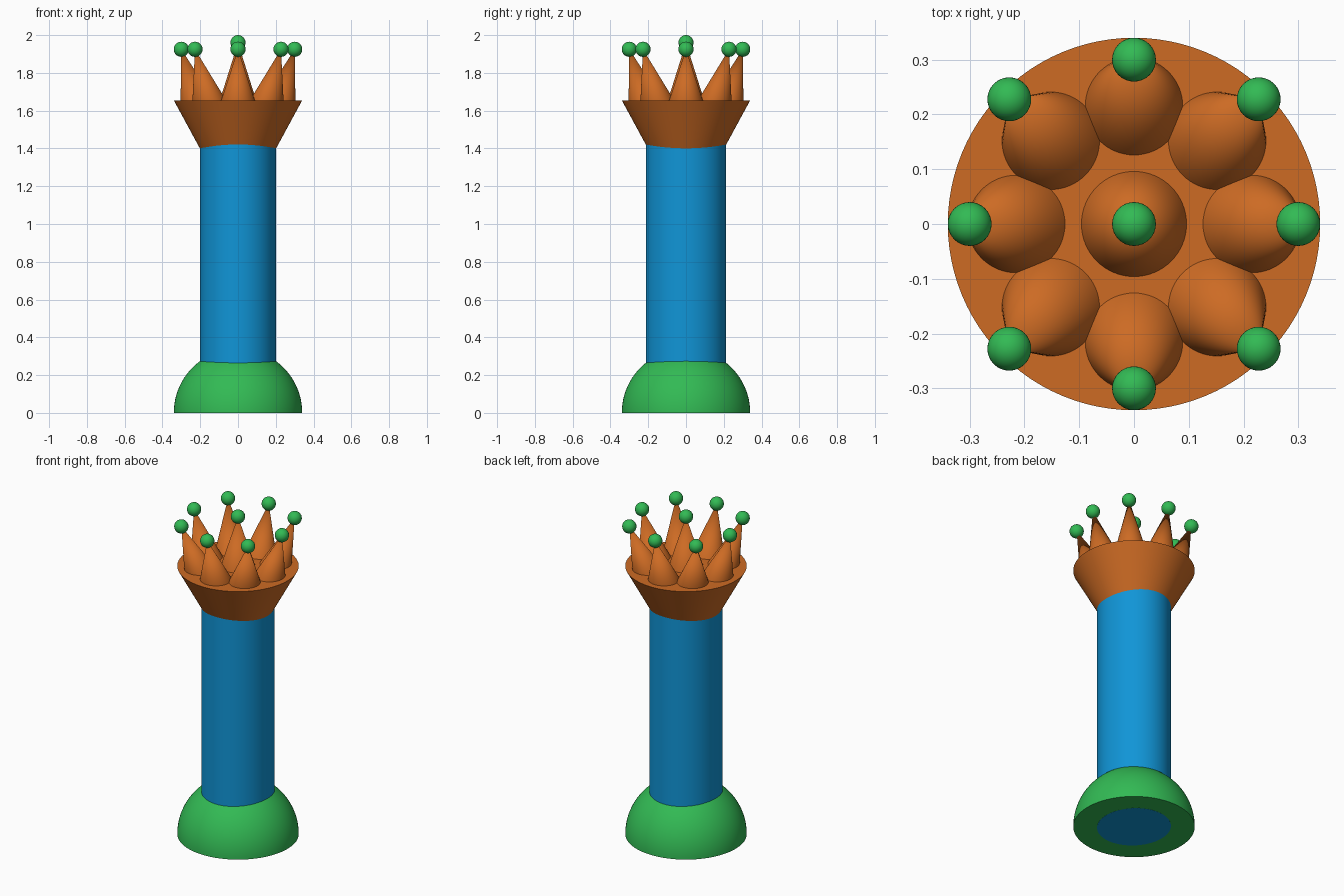
import bpy, bmesh, math
from mathutils import Vector

if "Cube" in bpy.data.objects:
    bpy.data.objects.remove(bpy.data.objects["Cube"])


def material(name, rgb):
    """Flat colour given as 0-255 sRGB, stored as linear."""
    def lin(c):
        c /= 255
        return c / 12.92 if c <= 0.04045 else ((c + 0.055) / 1.055) ** 2.4
    m = bpy.data.materials.new(name)
    m.diffuse_color = (*[lin(c) for c in rgb], 1)
    m.use_nodes = True
    m.node_tree.nodes["Principled BSDF"].inputs["Base Color"].default_value = m.diffuse_color
    return m


GREEN = material("green", (50, 186, 84))
BLUE = material("blue", (16, 149, 215))
ORANGE = material("orange", (205, 107, 36))


def finish(name, bm, mat):
    bmesh.ops.recalc_face_normals(bm, faces=bm.faces)
    mesh = bpy.data.meshes.new(name)
    bm.to_mesh(mesh)
    bm.free()
    mesh.materials.append(mat)
    obj = bpy.data.objects.new(name, mesh)
    bpy.context.collection.objects.link(obj)
    bpy.ops.object.select_all(action='DESELECT')
    obj.select_set(True)
    bpy.context.view_layer.objects.active = obj
    bpy.ops.object.shade_smooth_by_angle(angle=math.radians(35))
    return obj


def ring(bm, rx, ry, z, n):
    return [bm.verts.new((rx * math.cos(2 * math.pi * i / n),
                          ry * math.sin(2 * math.pi * i / n), z)) for i in range(n)]


def loft(name, sections, mat, n=96):
    """Capped stack of elliptical rings (rx, ry, z)."""
    bm = bmesh.new()
    rings = [ring(bm, *s, n) for s in sections]
    for a, b in zip(rings, rings[1:]):
        for i in range(n):
            j = (i + 1) % n
            bm.faces.new((a[i], a[j], b[j], b[i]))
    bm.faces.new(rings[0][::-1])
    bm.faces.new(rings[-1])
    return finish(name, bm, mat)


def spike(name, base, radius, tip, n=64):
    """Cone leaning from its base centre towards its tip."""
    bm = bmesh.new()
    verts = ring(bm, radius, radius, 0, n)
    for v in verts:
        v.co += Vector(base)
    apex = bm.verts.new(tip)
    for i in range(n):
        bm.faces.new((verts[i], verts[(i + 1) % n], apex))
    bm.faces.new(verts[::-1])
    return finish(name, bm, ORANGE)


def ball(name, centre):
    bm = bmesh.new()
    bmesh.ops.create_uvsphere(bm, u_segments=32, v_segments=20, radius=0.04)
    bmesh.ops.translate(bm, verts=bm.verts, vec=centre)
    return finish(name, bm, GREEN)


# Half-dome foot, cut off inside the column
R = 0.34
loft("base_dome", [(R * math.cos(a), R * math.cos(a), R * math.sin(a))
                   for a in (math.radians(60) * k / 20 for k in range(21))], GREEN)

# Slightly oval column, showing through the underside of the foot
loft("column", [(0.202, 0.213, -0.0005), (0.202, 0.213, 1.5)], BLUE)

# Flared crown
loft("crown_bowl", [(0.18, 0.18, 1.36), (0.34, 0.34, 1.655)], ORANGE)

# Centre spike, then eight leaning outward around it
RIM = 1.655
spike("centre_spike", (0, 0, RIM), 0.096, (0, 0, 1.96))
ball("centre_ball", (0, 0, 1.96))
for k in range(8):
    a = k * math.pi / 4
    c, s = math.cos(a), math.sin(a)
    r = 0.30 if k % 2 == 0 else 0.322
    tip = (r * c, r * s, 1.925)
    spike(f"spike_{k + 1}", (0.215 * c, 0.215 * s, RIM), 0.089, tip)
    ball(f"ball_{k + 1}", tip)
